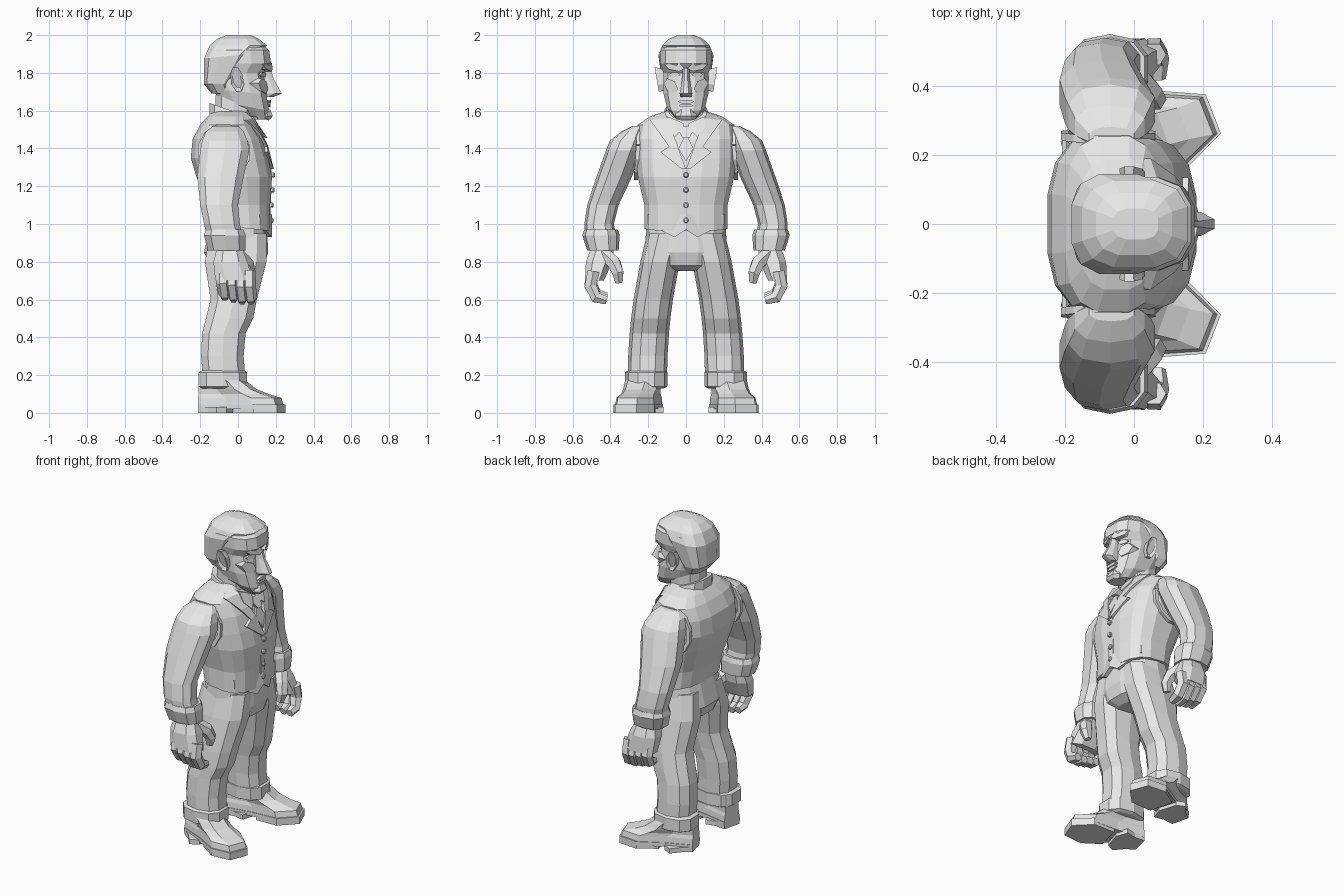
import bpy, bmesh, math
from collections import namedtuple
from mathutils import Vector

cube = bpy.data.objects.get("Cube")
if cube:
    bpy.data.objects.remove(cube)

grey = bpy.data.materials.new("plain_grey")
grey.use_nodes = True
grey.diffuse_color = (.8, .8, .8, 1)
grey.node_tree.nodes["Principled BSDF"].inputs["Base Color"].default_value = grey.diffuse_color

# A level cross-section: back and front are x limits, half is the half width, side is its centre in y
Ring = namedtuple("Ring", "z back front half side tilt", defaults=(0, 0))


def skin(name, loops, pair=False):
    """Join matching point loops into a capped solid, optionally on both sides."""
    sides = {"left_" + name: 1, "right_" + name: -1} if pair else {name: 1}
    for title, sign in sides.items():
        bm = bmesh.new()
        rows = [[bm.verts.new((x, y * sign, z)) for x, y, z in loop] for loop in loops]
        for low, high in zip(rows, rows[1:]):
            for i in range(len(low)):
                bm.faces.new((low[i - 1], low[i], high[i], high[i - 1]))
        bm.faces.new(rows[0])
        bm.faces.new(rows[-1])
        bmesh.ops.recalc_face_normals(bm, faces=bm.faces)
        mesh = bpy.data.meshes.new(title)
        bm.to_mesh(mesh)
        bm.free()
        mesh.materials.append(grey)
        bpy.context.collection.objects.link(bpy.data.objects.new(title, mesh))


def circle(count, offset=0.5):
    angles = [(i + offset) * math.tau / count for i in range(count)]
    return [(math.cos(angle), math.sin(angle)) for angle in angles]


def loft(name, rings, count=12, power=0.8, pair=False):
    """Solid through rings whose outline is a rounded rectangle."""
    reach = math.cos(math.pi / count) ** power
    loops = []
    for ring in rings:
        loop = []
        for c, s in circle(count):
            dx = math.copysign(abs(c) ** power, c) / reach * (ring.front - ring.back) / 2
            dy = math.copysign(abs(s) ** power, s) / reach * ring.half
            loop.append(((ring.back + ring.front) / 2 + dx, ring.side + dy, ring.z + dx * ring.tilt))
        loops.append(loop)
    skin(name, loops, pair)


def tube(name, path, radii, across=(1, 0, 0), count=6, pair=False):
    """Sweep a polygon along a path that runs square to the across axis."""
    path, across, loops = [Vector(p) for p in path], Vector(across), []
    for i, point in enumerate(path):
        along = path[min(i + 1, len(path) - 1)] - path[max(i - 1, 0)]
        u = along.cross(across).normalized()
        v = u.cross(along).normalized()
        loops.append([point + radii[i] * (u * c + v * s) for c, s in circle(count)])
    skin(name, loops, pair)


def slab(name, outline, surface, rise=.01, depth=.05, pair=False):
    """Plate with a (y, z) outline, lying on a front surface."""
    skin(name, [[(surface(y, z) + lift, y, z) for y, z in outline] for lift in (-depth, rise)], pair)


def lozenge(y, z, width, height, slope=0.0):
    """Six-sided outline, rising outward by the slope."""
    return [(y + c * width, z + s * height + c * width * slope) for c, s in circle(6, 0)]


# Waistcoat
TORSO = [Ring(z=.98, back=-.15, front=.17, half=.22, tilt=-.1),
         Ring(z=1.1, back=-.17, front=.17, half=.22),
         Ring(z=1.25, back=-.22, front=.18, half=.255),
         Ring(z=1.35, back=-.25, front=.16, half=.265),
         Ring(z=1.45, back=-.24, front=.13, half=.265),
         Ring(z=1.525, back=-.2, front=.08, half=.255),
         Ring(z=1.57, back=-.16, front=.06, half=.19),
         Ring(z=1.6, back=-.13, front=.05, half=.1)]
SQUARE = .7
loft("waistcoat", TORSO, count=16, power=SQUARE)


def chest(y, z):
    """Front x of the waistcoat."""
    z = min(max(z, TORSO[0].z), TORSO[-1].z)
    for low, high in zip(TORSO, TORSO[1:]):
        if z <= high.z:
            blend = (z - low.z) / (high.z - low.z)
            _, back, front, half, *_ = [a + (b - a) * blend for a, b in zip(low, high)]
            bulge = max(0, 1 - abs(y / half) ** (2 / SQUARE)) ** (SQUARE / 2)
            return (back + front) / 2 + (front - back) / 2 * bulge


def strip(name, stations, surface, rise):
    """Band on both sides, given as inner and outer (y, z) edge points."""
    loops = []
    for ends in stations:
        (back_in, front_in), (back_out, front_out) = [
            [(surface(y, z) + lift, y, z) for lift in (-rise, rise)] for y, z in ends]
        loops.append((back_in, front_in, front_out, back_out))
    skin(name, loops, pair=True)


slab("waistcoat_point", [(0, .97), (.06, .93), (.2, 1), (.2, 1.05), (0, 1.05)], chest, pair=True)
slab("button_placket", [(y, z) for y, z in ((-.02, 1), (.02, 1), (.02, 1.29), (-.02, 1.29))], chest, rise=.005)
strip("lapel", [((.11, 1.59), (.16, 1.58)), ((.1, 1.56), (.19, 1.55)), ((.07, 1.48), (.14, 1.48)),
                ((.045, 1.42), (.09, 1.41)), ((.04, 1.4), (.135, 1.38)), ((0, 1.29), (.02, 1.29))],
      chest, rise=.018)
for i in range(4):
    z = 1.02 + i * .08
    x = chest(0, z)
    tube(f"button_{i + 1}", [(x - .01, 0, z), (x + .012, 0, z), (x + .018, 0, z)],
         radii=(.015, .015, .01), across=(0, 0, 1), count=8)
hole = circle(12)
tube("armhole_edge", [(.13 * c - .075, .255 - .01 * s, 1.38 + .14 * s) for c, s in hole + hole[:1]],
     radii=[.016] * 13, across=(0, 1, 0), count=4, pair=True)

# Collar and necktie
loft("neck", [Ring(z=z, back=-.12, front=.08, half=.1) for z in (1.5, 1.68)], count=10)
loft("shirt_collar", [Ring(z=1.53, back=-.15, front=.1, half=.13, tilt=-.3),
                      Ring(z=1.6, back=-.15, front=.08, half=.11, tilt=-.35)])
strip("collar_wing", [((.01, 1.53), (.02, 1.5)), ((.05, 1.55), (.06, 1.46)), ((.1, 1.57), (.1, 1.51))],
      chest, rise=.025)
slab("necktie_knot", lozenge(y=0, z=1.485, width=.035, height=.035), chest, rise=.03)
slab("necktie_blade", [(-.01, 1.46), (.01, 1.46), (.04, 1.4), (0, 1.33), (-.04, 1.4)], chest, rise=.015)

# Sleeves and cuffs
loft("sleeve", [Ring(z=1.52, back=-.13, front=0, half=.03, side=.25),
                Ring(z=1.49, back=-.17, front=.03, half=.06, side=.28),
                Ring(z=1.44, back=-.19, front=.05, half=.09, side=.31),
                Ring(z=1.39, back=-.2, front=.06, half=.09, side=.33),
                Ring(z=1.25, back=-.215, front=.03, half=.09, side=.38),
                Ring(z=1.1, back=-.2, front=0, half=.08, side=.44),
                Ring(z=1, back=-.18, front=.01, half=.075, side=.46),
                Ring(z=.92, back=-.16, front=.03, half=.08, side=.45)], count=10, pair=True)
loft("sleeve_cuff", [Ring(z=.97, back=-.17, front=.03, half=.085, side=.45),
                     Ring(z=.94, back=-.18, front=.04, half=.095, side=.45),
                     Ring(z=.86, back=-.16, front=.04, half=.08, side=.44)], count=10, pair=True)

# Hands
loft("palm", [Ring(z=.88, back=-.11, front=.02, half=.06, side=.44),
              Ring(z=.8, back=-.13, front=.05, half=.07, side=.46),
              Ring(z=.7, back=-.12, front=.08, half=.05, side=.485)], count=8, pair=True)
for i in range(4):
    x = i * .046 - .08
    tip = .63 - .01 * min(i, 2)
    tube(f"finger_{i + 1}", [(x, .49, .75), (x, .505, tip + .06), (x + .01, .475, tip), (x + .01, .42, tip - .015)],
         radii=(.035, .037, .034, .024), pair=True)
tube("thumb", [(0, .43, .84), (.045, .38, .79), (.06, .36, .74), (.05, .355, .69)],
     radii=(.04, .04, .034, .022), pair=True)

# Trousers
loft("trouser_seat", [Ring(z=1.06, back=-.13, front=.15, half=.2),
                      Ring(z=.85, back=-.18, front=.16, half=.215),
                      Ring(z=.78, back=-.15, front=.14, half=.17),
                      Ring(z=.75, back=-.09, front=.09, half=.08)], count=14)
leg = []
for z, back, front in ((.95, .15, .15), (.8, .175, .15), (.6, .145, .1), (.5, .17, .08),
                       (.42, .19, .04), (.3, .195, .03), (.17, .185, .04)):
    leg.append(Ring(z, -back, front, half=.1, side=.205 - .17 * (z - .17) ** 2))
loft("trouser_leg", leg, count=10, pair=True)
loft("trouser_cuff", [Ring(z, back=-.19 - flare, front=.03 + flare, half=.09 + flare, side=.21)
                      for z, flare in ((.225, 0), (.215, .018), (.14, .018), (.13, 0))], count=10, pair=True)

# Shoes, turned out from the heel
HEEL = -.08
SHOE = [(HEEL, -.06), (HEEL, .06), (.08, .085), (.24, .13), (.36, .09), (.375, -.03), (.26, -.1), (.1, -.07)]


def shoe(name, layers, start=HEEL):
    """Stack the shoe outline in layers of (height, length scale, width scale)."""
    c, s = math.cos(.245), math.sin(.245)
    loops = []
    for z, length, width in layers:
        flat = [(max(HEEL + (u - HEEL) * length, start), v * width) for u, v in SHOE]
        loops.append([(u * c - v * s - .12, u * s + v * c + .2, z) for u, v in flat])
    skin(name, loops, pair=True)


shoe("shoe_sole", [(z, 1, 1) for z in (.02, .045)])
shoe("shoe_heel", [(z, .37, .95) for z in (0, .03)])
shoe("shoe_front_sole", [(z, 1, 1) for z in (0, .03)], start=.12)
shoe("shoe_upper", [(.04, .98, .95), (.08, .95, .9), (.1, .8, .8), (.125, .66, .8), (.16, .56, .8), (.2, .42, .8)])

# Head and hair
loft("head", [Ring(z=1.575, back=-.05, front=.165, half=.06, tilt=-.25),
              Ring(z=1.625, back=-.1, front=.165, half=.1, tilt=-.2),
              Ring(z=1.7, back=-.13, front=.15, half=.12, tilt=-.1),
              Ring(z=1.8, back=-.17, front=.135, half=.12),
              Ring(z=1.85, back=-.17, front=.175, half=.135),
              Ring(z=1.92, back=-.16, front=.165, half=.135),
              Ring(z=1.97, back=-.11, front=.11, half=.1)], power=.7)
loft("hair", [Ring(z=1.69, back=-.14, front=-.03, half=.1),
              Ring(z=1.74, back=-.18, front=-.03, half=.125),
              Ring(z=1.89, back=-.18, front=.09, half=.145, tilt=.1),
              Ring(z=1.945, back=-.15, front=.155, half=.125),
              Ring(z=1.98, back=-.11, front=.11, half=.09),
              Ring(z=2, back=-.06, front=.07, half=.045)], power=.7)


def face(y, z):
    """Front x of the face."""
    return .16 - 4 * y * y


# Face
slab("brow", lozenge(y=.062, z=1.835, width=.054, height=.025, slope=.2), face, rise=.024, pair=True)
slab("eye", lozenge(y=.06, z=1.79, width=.03, height=.015), face, rise=-.008, pair=True)
slab("cheekbone", lozenge(y=.08, z=1.73, width=.038, height=.038, slope=.4), face, rise=.005, pair=True)
slab("upper_lip", lozenge(y=0, z=1.648, width=.045, height=.011), face, rise=.018)
slab("lower_lip", lozenge(y=0, z=1.627, width=.042, height=.01), face, rise=.014)
loft("chin", [Ring(z=1.553, back=.08, front=.17, half=.045),
              Ring(z=1.572, back=.08, front=.184, half=.058),
              Ring(z=1.605, back=.08, front=.172, half=.045)], count=8)
loft("nose", [Ring(z=1.825, back=.1, front=.172, half=.018),
              Ring(z=1.77, back=.1, front=.188, half=.02),
              Ring(z=1.69, back=.1, front=.232, half=.034),
              Ring(z=1.672, back=.1, front=.185, half=.028)], count=8, power=1)

# Ears
skin("ear", [[(.036 * c * size - .005 - s * .01, y + s * .012, 1.765 + .07 * s * size) for c, s in circle(8)]
             for y, size in ((.1, .75), (.135, .95), (.155, 1), (.146, .65))], pair=True)
